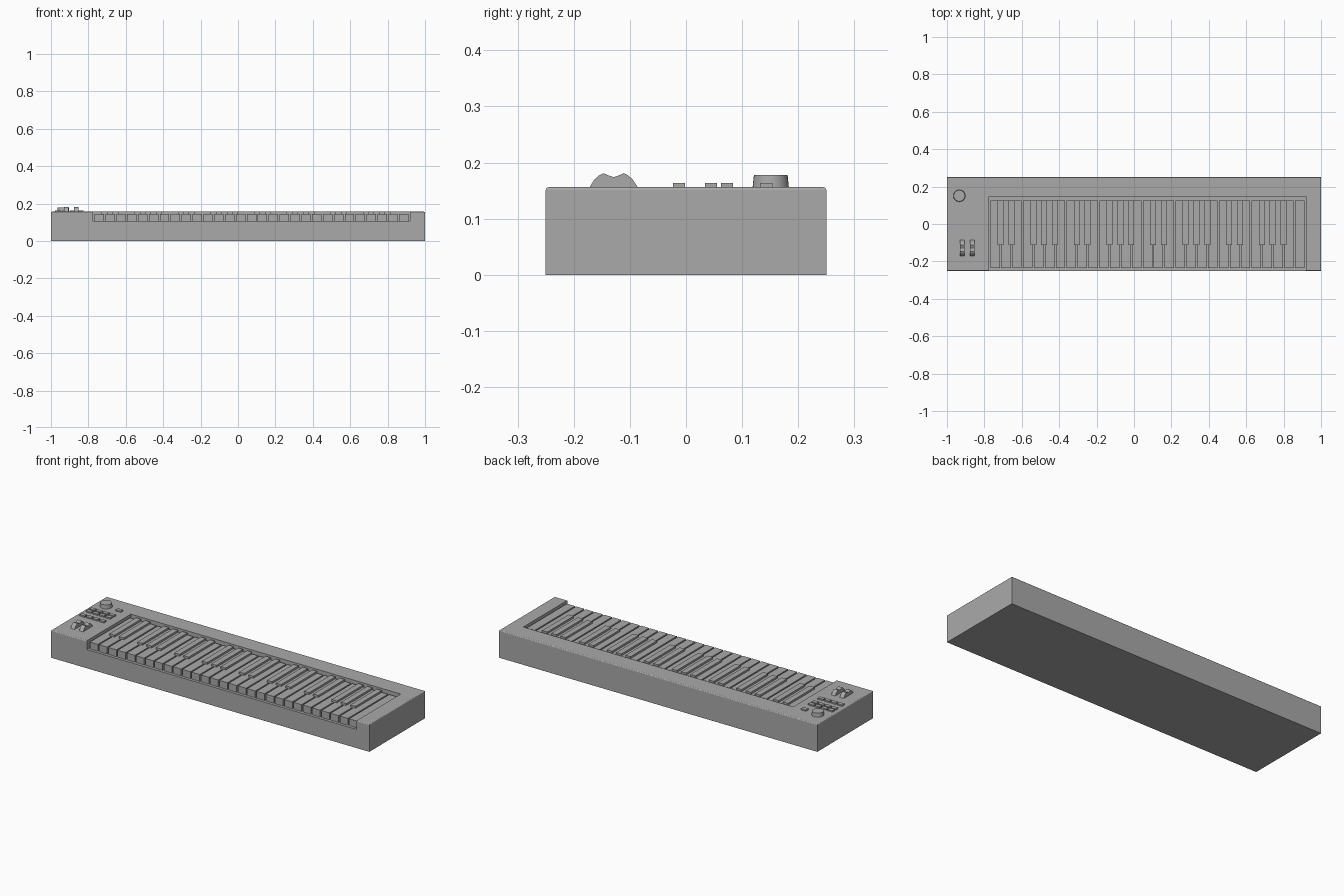
import bpy, bmesh
from mathutils import Vector

if "Cube" in bpy.data.objects:
    bpy.data.objects.remove(bpy.data.objects["Cube"], do_unlink=True)

grey = bpy.data.materials.new("plain grey")
grey.use_nodes = True
grey.diffuse_color = (0.4, 0.4, 0.4, 1)
grey.node_tree.nodes["Principled BSDF"].inputs["Base Color"].default_value = (0.4, 0.4, 0.4, 1)

TOP = 0.156      # deck height
FLOOR = 0.106    # bottom of the key bed
BED_L, BED_R, BED_BACK = -0.775, 0.92, 0.146


def finish(name, bm):
    bmesh.ops.recalc_face_normals(bm, faces=bm.faces)
    mesh = bpy.data.meshes.new(name)
    bm.to_mesh(mesh)
    bm.free()
    mesh.materials.append(grey)
    obj = bpy.data.objects.new(name, mesh)
    bpy.context.collection.objects.link(obj)
    return obj


def box(name, x, y, z, bevel=0.0, slope=0.0):
    """Box from (min, max) ranges; bevel rounds the top rim, slope leans the front face."""
    bm = bmesh.new()
    bmesh.ops.create_cube(bm, size=1)
    for v in bm.verts:
        v.co = Vector([r[0] if c < 0 else r[1] for c, r in zip(v.co, (x, y, z))])
        if v.co.z == z[1] and v.co.y == y[0]:
            v.co.y += slope
    if bevel:
        rim = [e for e in bm.edges if all(abs(v.co.z - z[1]) < 1e-5 for v in e.verts)]
        bmesh.ops.bevel(bm, geom=rim, offset=bevel, segments=3, profile=0.5, affect='EDGES')
    return finish(name, bm)


# Case with the key bed cut out, open at the front
case = box("case", (-1, 1), (-0.25, 0.25), (0, TOP), bevel=0.005)
cutter = box("key_bed_cutter", (BED_L, BED_R), (-0.3, BED_BACK), (FLOOR, 0.3))
cutter.hide_render = True
cut = case.modifiers.new("key_bed", 'BOOLEAN')
cut.object = cutter
cut.operation = 'DIFFERENCE'
cut.solver = 'EXACT'
bpy.context.view_layer.objects.active = case
bpy.ops.object.modifier_apply(modifier="key_bed")
bpy.data.objects.remove(cutter, do_unlink=True)

# Keys: four octaves and a final C
WHITE = 29
KEY_BACK = 0.126
start = BED_L + 0.004
pitch = (BED_R - 0.004 - start) / WHITE
for i in range(WHITE):
    x = start + i * pitch
    box(f"white_key_{i + 1}", (x + 0.004, x + pitch - 0.004), (-0.234, KEY_BACK), (FLOOR, 0.145))
    if i % 7 in (0, 1, 3, 4, 5) and i < WHITE - 1:
        edge = x + pitch
        box(f"black_key_{i + 1}", (edge - 0.016, edge + 0.016),
            (-0.112, KEY_BACK), (FLOOR, TOP), slope=0.006)

# Push buttons
columns = [-0.963 + 0.0403 * i for i in range(4)]
for row, y in enumerate((-0.0125, 0.0445, 0.073)):
    for col, x in enumerate(columns):
        box(f"button_{row + 1}_{col + 1}", (x - 0.016, x + 0.016),
            (y - 0.0105, y + 0.0105), (TOP - 0.003, 0.164))
box("power_button", (-0.861, -0.829), (0.132, 0.154), (TOP - 0.003, 0.164))

# Volume knob
bm = bmesh.new()
bmesh.ops.create_cone(bm, cap_ends=True, segments=32, radius1=0.0325, radius2=0.030, depth=0.024)
bmesh.ops.translate(bm, verts=bm.verts, vec=(-0.934, 0.151, 0.166))
knob = finish("volume_knob", bm)
for p in knob.data.polygons:
    p.use_smooth = len(p.vertices) == 4

# Thumb wheels with a finger dip
profile = [(-0.043, -0.003), (-0.043, 0), (-0.034, 0.014), (-0.026, 0.021), (-0.018, 0.025),
           (-0.009, 0.021), (0, 0.018)]
profile += [(-y, z) for y, z in reversed(profile[:-1])]
for name, x in (("pitch_wheel", -0.918), ("modulation_wheel", -0.865)):
    bm = bmesh.new()
    side = bm.faces.new([bm.verts.new((x - 0.0125, -0.129 + y, TOP + z)) for y, z in profile])
    out = bmesh.ops.extrude_face_region(bm, geom=[side])["geom"]
    bmesh.ops.translate(bm, vec=(0.025, 0, 0),
                        verts=[g for g in out if isinstance(g, bmesh.types.BMVert)])
    finish(name, bm)
